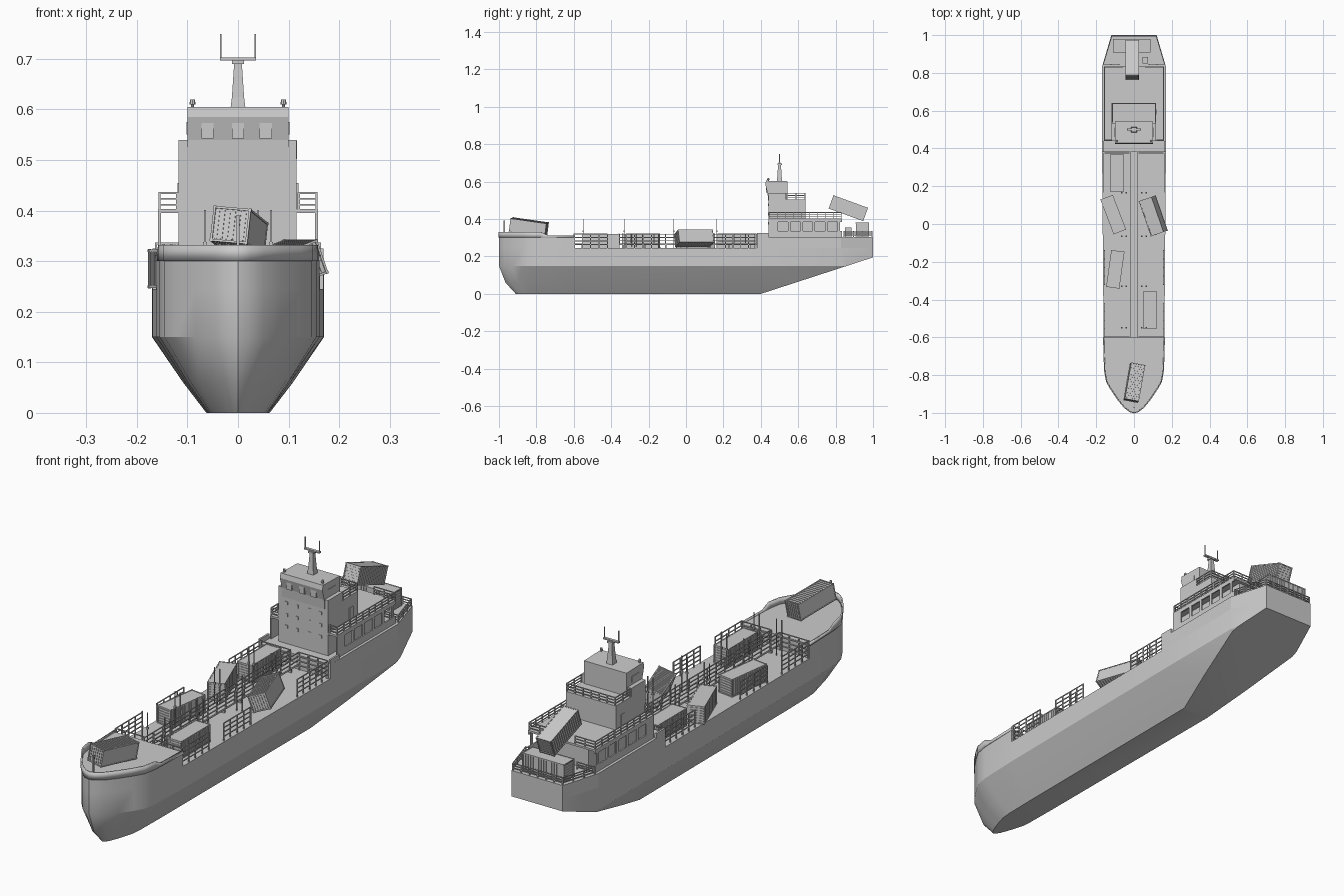
import bpy, bmesh, math
from mathutils import Vector, Matrix

if "Cube" in bpy.data.objects:
    bpy.data.objects.remove(bpy.data.objects["Cube"])


def finish(bm, name, smooth=None):
    bmesh.ops.recalc_face_normals(bm, faces=bm.faces)
    me = bpy.data.meshes.new(name)
    bm.to_mesh(me)
    bm.free()
    ob = bpy.data.objects.new(name, me)
    bpy.context.collection.objects.link(ob)
    if smooth:
        bpy.ops.object.select_all(action='DESELECT')
        ob.select_set(True)
        bpy.context.view_layer.objects.active = ob
        bpy.ops.object.shade_smooth_by_angle(angle=math.radians(smooth))
    return ob


def box(bm, x0, x1, y0, y1, z0, z1):
    m = Matrix.Translation(((x0 + x1) / 2, (y0 + y1) / 2, (z0 + z1) / 2)) @ \
        Matrix.Diagonal((abs(x1 - x0), abs(y1 - y0), abs(z1 - z0), 1))
    bmesh.ops.create_cube(bm, size=1, matrix=m)


def beam(bm, a, b, r=0.0018):
    a, b = Vector(a), Vector(b)
    d = b - a
    m = Matrix.Translation((a + b) / 2) @ d.to_track_quat('Z', 'Y').to_matrix().to_4x4() @ \
        Matrix.Diagonal((2 * r, 2 * r, d.length + r, 1))
    bmesh.ops.create_cube(bm, size=1, matrix=m)


def rail(bm, pts, h=0.035, bars=3, step=0.045):
    for a, b in zip(pts, pts[1:]):
        a, b = Vector(a), Vector(b)
        for i in range(1, bars + 1):
            o = Vector((0, 0, h * i / bars))
            beam(bm, a + o, b + o)
        n = max(1, round((b - a).length / step))
        for i in range(n + 1):
            p = a.lerp(b, i / n)
            beam(bm, p, p + Vector((0, 0, h)), 0.0022)


def loft(bm, rings):
    vs = [[bm.verts.new(p) for p in r] for r in rings]
    n = len(vs[0])
    for a, b in zip(vs, vs[1:]):
        for i in range(n):
            j = (i + 1) % n
            bm.faces.new((a[i], a[j], b[j], b[i]))
    bm.faces.new(vs[0])
    bm.faces.new(vs[-1])


# Half outline of the hull, bow to stern
HALF = [(0, -1), (0.022, -0.993), (0.05, -0.972), (0.085, -0.93), (0.122, -0.875), (0.145, -0.835),
        (0.155, -0.78), (0.161, -0.6), (0.169, 0.38), (0.17, 0.83), (0.12, 1)]


def ring(z, s=1, tip=-1, pts=HALF):
    k = (tip + 0.6) / -0.4
    right = [(x * s, y if y > -0.6 else -0.6 + (y + 0.6) * k, z) for x, y in pts]
    return right + [(-x, y, z) for x, y, z in reversed(right) if x > 0]


# Hull with raked flat underside at the stern
bm = bmesh.new()
loft(bm, [ring(0, 0.37, -0.91), ring(0.06, 0.64, -0.965), ring(0.15), ring(0.245)])
cut = bmesh.ops.bisect_plane(bm, geom=bm.verts[:] + bm.edges[:] + bm.faces[:], plane_co=(0, 0.4, 0),
                             plane_no=(0, 0.195, -0.6), clear_outer=True)
bmesh.ops.holes_fill(bm, edges=[e for e in bm.edges if e.is_boundary])
finish(bm, "hull", 25)

# Raised foredeck and aft deck
bm = bmesh.new()
loft(bm, [ring(z, pts=HALF[:8]) for z in (0.245, 0.305)])
finish(bm, "foredeck", 25)
bm = bmesh.new()
loft(bm, [ring(z, pts=HALF[8:]) for z in (0.245, 0.305)])
for s in (-1, 1):
    box(bm, s * 0.161, s * 0.169, 0.38, 0.44, 0.305, 0.325)
finish(bm, "aft_deck")

# Bow bulwark
bm = bmesh.new()
line = ring(0, pts=HALF[:7] + [(0.157, -0.735), (0.161, -0.6)])
line = line[9:] + line[:9]
lo = [bm.verts.new((x, y, 0.30)) for x, y, _ in line]
hi = [bm.verts.new((x, y, 0.332 if y < -0.77 else 0.312)) for x, y, _ in line]
for i in range(len(lo) - 1):
    bm.faces.new((lo[i], lo[i + 1], hi[i + 1], hi[i]))
ob = finish(bm, "bow_bulwark", 25)
mod = ob.modifiers.new("thickness", 'SOLIDIFY')
mod.thickness = 0.006
mod.offset = 0

# Centre catwalk between the cargo decks
bm = bmesh.new()
box(bm, -0.02, 0.02, -0.6, 0.38, 0.262, 0.27)
for i in range(9):
    y = -0.56 + i * 0.112
    box(bm, -0.014, 0.014, y, y + 0.008, 0.245, 0.262)
finish(bm, "catwalk")

# Cargo deck rails
bm = bmesh.new()
for s in (-1, 1):
    rail(bm, [(s * 0.02, -0.6, 0.268), (s * 0.02, 0.38, 0.268)], 0.05, 3, 0.06)
    for y0, y1 in ((-0.6, -0.42), (-0.32, -0.14), (0.17, 0.375)):
        x = 0.16 if y0 > 0 else 0.157
        rail(bm, [(s * x, y0, 0.245), (s * x, y1, 0.245)], 0.075, 4)
    for y in (-0.597, 0.376):
        rail(bm, [(s * 0.025, y, 0.245), (s * 0.155, y, 0.245)], 0.075, 4)
finish(bm, "cargo_rails")

# Cargo deck lamp posts
bm = bmesh.new()
for s in (-1, 1):
    for y in (-0.55, -0.33, -0.065, 0.165):
        for x in (0.04, 0.065):
            beam(bm, (s * x, y, 0.245), (s * x, y, 0.4), 0.0018)
            box(bm, s * x - 0.004, s * x + 0.004, y - 0.004, y + 0.004, 0.33, 0.338)
beam(bm, (0, -0.972, 0.305), (0, -0.972, 0.39), 0.003)
finish(bm, "deck_posts")

# Lower deckhouse with open side passages
bm = bmesh.new()
box(bm, -0.115, 0.115, 0.45, 0.82, 0.305, 0.398)
box(bm, -0.158, 0.158, 0.44, 0.835, 0.395, 0.403)
for s in (-1, 1):
    a, b = s * 0.152, s * 0.158
    box(bm, a, b, 0.44, 0.835, 0.305, 0.335)
    box(bm, a, b, 0.44, 0.835, 0.385, 0.396)
    for i in range(6):
        y = 0.485 + i * 0.066
        box(bm, a, b, 0.44 if i == 0 else y - 0.006, min(y + 0.008, 0.835), 0.335, 0.385)
finish(bm, "lower_deckhouse")

# Upper deckhouse and wheelhouse
bm = bmesh.new()
box(bm, -0.118, 0.116, 0.44, 0.64, 0.305, 0.505)
box(bm, -0.118, 0.116, 0.44, 0.535, 0.5, 0.54)
finish(bm, "upper_deckhouse")
bm = bmesh.new()
prof = [(0.439, 0.50), (0.436, 0.54), (0.424, 0.585), (0.428, 0.605), (0.542, 0.602), (0.542, 0.50)]
loft(bm, [[(x, y, z) for y, z in prof] for x in (-0.1, 0.1)])
finish(bm, "wheelhouse")

# Windows and doors
bm = bmesh.new()
for x in (-0.06, 0, 0.055):
    box(bm, x - 0.012, x + 0.012, 0.427, 0.44, 0.543, 0.573)
for z in (0.37, 0.42, 0.47):
    for x in (-0.08, -0.03, 0.03, 0.08):
        box(bm, x - 0.006, x + 0.006, 0.438, 0.445, z, z + 0.014)
for s in (-1, 1):
    box(bm, s * 0.11, s * 0.1195, 0.58, 0.605, 0.403, 0.455)
    box(bm, s * 0.09, s * 0.102, 0.46, 0.51, 0.55, 0.575)
finish(bm, "windows_and_doors")

# Superstructure and stern rails
bm = bmesh.new()
for s in (-1, 1):
    rail(bm, [(s * 0.12, 0.445, 0.4), (s * 0.155, 0.445, 0.4), (s * 0.155, 0.83, 0.4), (s * 0.06, 0.83, 0.4)])
    rail(bm, [(s * 0.114, 0.54, 0.503), (s * 0.114, 0.637, 0.503), (0, 0.637, 0.503)])
    rail(bm, [(s * 0.08, 0.845, 0.305), (s * 0.162, 0.845, 0.305), (s * 0.117, 0.995, 0.305), (0, 0.995, 0.305)], 0.03)
finish(bm, "superstructure_rails")

# Mast with crossbar and aerials, and roof lamps
bm = bmesh.new()
loft(bm, [[(-r, 0.5 - r, z), (r, 0.5 - r, z), (r, 0.5 + r, z), (-r, 0.5 + r, z)]
          for r, z in ((0.015, 0.6), (0.012, 0.625), (0.007, 0.7))])
box(bm, -0.036, 0.036, 0.494, 0.506, 0.697, 0.703)
box(bm, -0.012, 0.012, 0.488, 0.512, 0.69, 0.698)
for s in (-1, 1):
    beam(bm, (s * 0.034, 0.5, 0.7), (s * 0.034, 0.5, 0.748), 0.0015)
finish(bm, "mast")
bm = bmesh.new()
for s in (-1, 1):
    for z, r, d in ((0.607, 0.003, 0.01), (0.615, 0.006, 0.01)):
        bmesh.ops.create_cone(bm, cap_ends=True, segments=8, radius1=r, radius2=r * 0.8, depth=d,
                              matrix=Matrix.Translation((s * 0.09, 0.44, z)))
finish(bm, "roof_lamps")

# Small stern locker
bm = bmesh.new()
box(bm, 0.045, 0.075, 0.85, 0.885, 0.305, 0.355)
finish(bm, "stern_locker")


# Corrugated cargo containers: long axis y, centred on the origin
def container(name, loc, pitch=0, roll=0, yaw=0, w=0.07, l=0.196, h=0.075):
    bm = bmesh.new()
    box(bm, -w / 2 + 0.003, w / 2 - 0.003, -l / 2 + 0.003, l / 2 - 0.003, -h / 2 + 0.001, h / 2 - 0.001)
    for s in (-1, 1):
        for t in (-1, 1):
            x, y, z = w / 2, l / 2, h / 2
            beam(bm, (s * (x - 0.002), -y, t * (z - 0.002)), (s * (x - 0.002), y, t * (z - 0.002)), 0.0022)
            beam(bm, (s * (x - 0.002), t * (y - 0.002), -z), (s * (x - 0.002), t * (y - 0.002), z), 0.0022)
            beam(bm, (-x, s * (y - 0.002), t * (z - 0.002)), (x, s * (y - 0.002), t * (z - 0.002)), 0.0022)
        for i in range(15):
            yy = (i - 7) * l / 16
            box(bm, s * (w / 2 - 0.004), s * (w / 2 - 0.0005), yy - 0.003, yy + 0.003, -h / 2 + 0.003, h / 2 - 0.003)
        for i in range(6):
            zz = (i - 2.5) * h / 7
            box(bm, -w / 2 + 0.006, w / 2 - 0.006, s * (l / 2 - 0.004), s * (l / 2 - 0.001), zz - 0.002, zz + 0.002)
    ob = finish(bm, name)
    ob.rotation_mode = 'YXZ'
    ob.rotation_euler = [math.radians(a) for a in (pitch, roll, yaw)]
    ob.location = loc


container("container_port_aft", (-0.09, 0.27, 0.283))
container("container_port_mid", (-0.11, 0.05, 0.285), yaw=21)
container("container_leaning", (0.102, 0.043, 0.297), roll=70, yaw=19)
container("container_port_fore", (-0.099, -0.24, 0.283), yaw=-8)
container("container_starboard_fore", (0.085, -0.455, 0.283))
container("container_bow", (0.002, -0.84, 0.358), pitch=-8, roll=95, yaw=-10)
container("container_stern_tilted", (-0.01, 0.868, 0.458), pitch=-20)
container("container_stern_flat", (-0.012, 0.943, 0.344), yaw=90)
